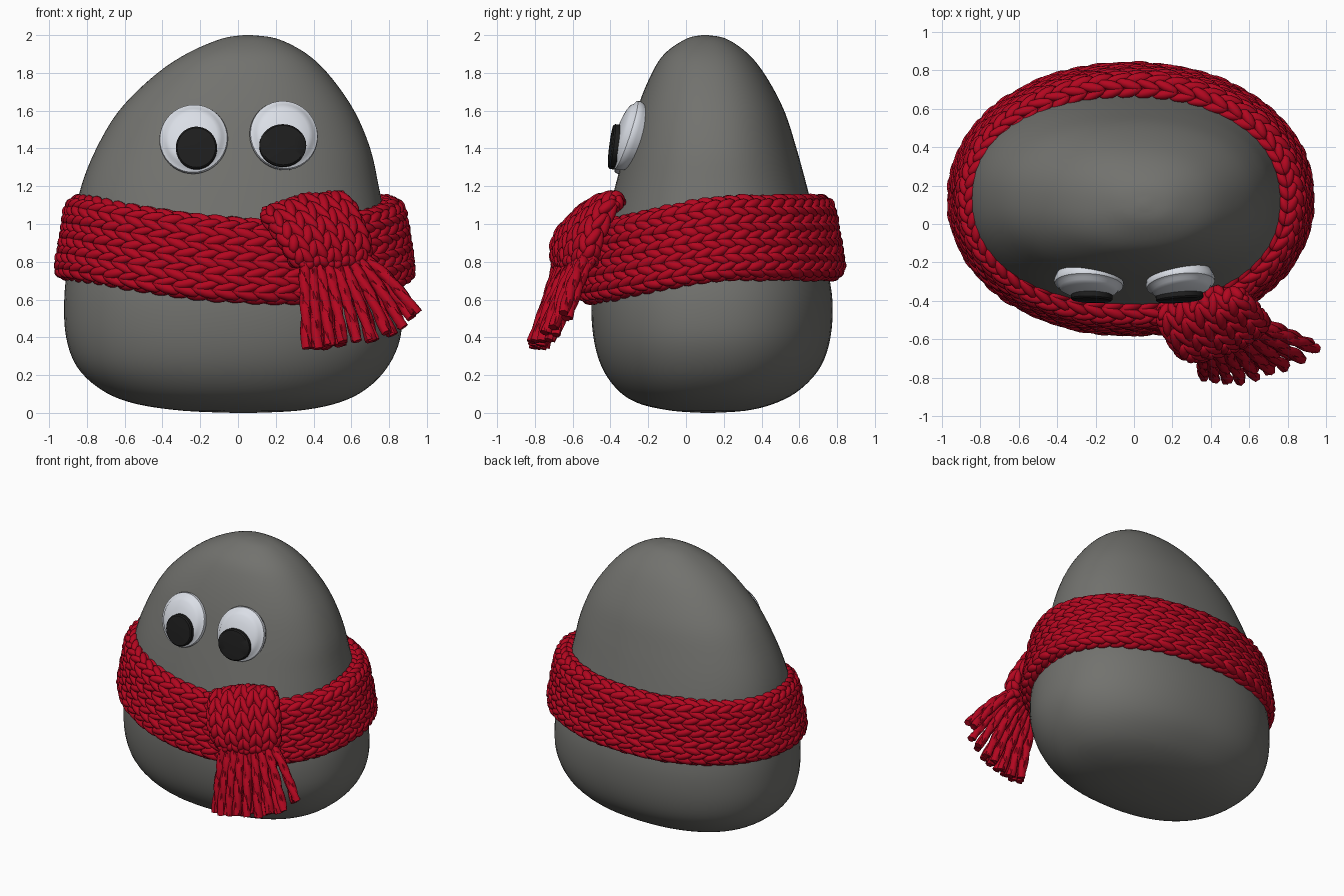
import bpy, bmesh, math, random
from mathutils import Vector, Matrix

if "Cube" in bpy.data.objects:
    bpy.data.objects.remove(bpy.data.objects["Cube"])

random.seed(4)


def material(name, rgb):
    m = bpy.data.materials.new(name)
    m.diffuse_color = (*rgb, 1)
    m.use_nodes = True
    m.node_tree.nodes["Principled BSDF"].inputs["Base Color"].default_value = m.diffuse_color
    return m


GREY = material("stone grey", (0.168, 0.168, 0.156))
RED = material("wool red", (0.45, 0.002, 0.014))
WHITE = material("eye white", (0.70, 0.73, 0.79))
BLACK = material("pupil black", (0.013, 0.013, 0.013))


def make(name, verts, faces, mat):
    me = bpy.data.meshes.new(name)
    me.from_pydata([tuple(v) for v in verts], [], faces)
    bm = bmesh.new()
    bm.from_mesh(me)
    bmesh.ops.recalc_face_normals(bm, faces=bm.faces)
    bm.to_mesh(me)
    bm.free()
    me.materials.append(mat)
    me.shade_smooth()
    ob = bpy.data.objects.new(name, me)
    bpy.context.collection.objects.link(ob)
    return ob


def spline(pts, t):
    """Smooth interpolation through points, t from 0 to 1."""
    n = len(pts) - 1
    i = max(0, min(int(t * n), n - 1))
    f = t * n - i
    p = [pts[max(0, min(i + k, n))] for k in (-1, 0, 1, 2)]
    return Vector([0.5 * (2 * b + (c - a) * f + (2 * a - 5 * b + 4 * c - d) * f * f
                          + (3 * b - a - 3 * c + d) * f ** 3) for a, b, c, d in zip(*p)])


def polyline(pts, t, aspect=1.0):
    """Point at fraction t of the length of a 2D line."""
    pts = [Vector(p) for p in pts]
    seg = [math.hypot((b.x - a.x) * aspect, b.y - a.y) for a, b in zip(pts, pts[1:])]
    d = t * sum(seg)
    for a, b, s in zip(pts, pts[1:], seg):
        if d <= s:
            return a.lerp(b, d / s)
        d -= s
    return pts[-1]


def oval(a, power):
    """Unit superellipse point."""
    c, s = math.cos(a), math.sin(a)
    k = (abs(c) ** power + abs(s) ** power) ** (-1 / power)
    return c * k, s * k


def grid_faces(rows, cols, wrap_rows):
    return [(i * cols + j, i * cols + (j + 1) % cols,
             (i + 1) % rows * cols + (j + 1) % cols, (i + 1) % rows * cols + j)
            for i in range(rows if wrap_rows else rows - 1) for j in range(cols)]


# Stone: lofted ovals (z, left, right, front, back)
sections = [
    (0.0, -0.02, 0.08, 0.09, 0.14), (0.012, -0.30, 0.32, -0.08, 0.32),
    (0.05, -0.55, 0.52, -0.25, 0.47), (0.12, -0.72, 0.67, -0.36, 0.60),
    (0.24, -0.85, 0.79, -0.445, 0.71), (0.40, -0.91, 0.86, -0.49, 0.765),
    (0.60, -0.92, 0.865, -0.50, 0.775), (0.80, -0.90, 0.825, -0.47, 0.74),
    (1.00, -0.87, 0.785, -0.425, 0.69), (1.20, -0.83, 0.745, -0.375, 0.64),
    (1.40, -0.75, 0.70, -0.32, 0.585), (1.60, -0.63, 0.615, -0.262, 0.52),
    (1.78, -0.45, 0.49, -0.19, 0.425), (1.90, -0.275, 0.365, -0.115, 0.33),
    (1.98, -0.09, 0.21, 0.0, 0.215), (2.0, 0.03, 0.07, 0.085, 0.115)]
ROWS, COLS = 64, 64
verts = []
for i in range(ROWS):
    z, l, r, f, b = spline(sections, i / (ROWS - 1))
    for j in range(COLS):
        x, y = oval(math.tau * j / COLS, 2.25)
        verts.append(((l + r) / 2 + (r - l) / 2 * x, (f + b) / 2 + (b - f) / 2 * y, max(0, z)))
faces = grid_faces(ROWS, COLS, False)
faces += [tuple(range(COLS)), tuple(range((ROWS - 1) * COLS, ROWS * COLS))]
make("stone_body", verts, faces, GREY)

# One stitch: a small ellipsoid template
bm = bmesh.new()
bmesh.ops.create_uvsphere(bm, u_segments=8, v_segments=7, radius=1)
bm.verts.index_update()
BALL = [v.co.copy() for v in bm.verts]
BALL_FACES = [[v.index for v in f.verts] for f in bm.faces]
bm.free()


def knit(name, surf, along, rows, thick):
    """Cover surf(u, v) with rows of V-shaped stitch pairs."""
    verts, faces = [], []
    for r in range(rows):
        for k in range(along):
            for side in (-1, 1):
                mid = (r + 0.5) / rows
                u0 = (k + 0.5 * (r % 2)) / along
                p = surf(u0, mid + side * 0.03 / rows)
                q = surf(u0 + 1.15 / along, mid + side * 0.47 / rows)
                c = (p + q) / 2
                x = (q - p).normalized()
                y = (surf(u0, mid + 0.01) - surf(u0, mid - 0.01)).normalized()
                n = x.cross(y).normalized()
                y = n.cross(x)
                s = thick * random.uniform(0.88, 1.12)
                m = Matrix((x * (q - p).length * 0.62, y * s, n * s * 1.05)).transposed()
                base = len(verts)
                verts += [c + m @ v for v in BALL]
                faces += [[base + i for i in f] for f in BALL_FACES]
    make(name, verts, faces, RED)


# Scarf ring: sloping oval band, profile is (outward, height)
band = [(-0.075, -0.195), (-0.025, -0.21), (0.015, -0.195), (0.03, -0.15),
        (0.03, 0.15), (0.015, 0.19), (-0.025, 0.205), (-0.065, 0.19)]


def ring(u, v):
    a = math.tau * u
    o, h = polyline(band, v)
    o -= 0.17 * h + 0.005
    dip = max(0, math.cos(a - math.radians(-75))) ** 1.7
    x, y = oval(a, 2.08)
    return Vector((-0.016 + (0.886 + o) * x, 0.13 + (0.643 + o) * y, 0.93 - 0.125 * dip + h))


N, M = 96, 24
make("scarf_band", [ring(i / N, j / (M - 1)) for i in range(N) for j in range(M)],
     grid_faces(N, M, True), RED)
knit("scarf_band_stitches", ring, 54, 7, 0.027)

# Folded scarf end, between a left and a right edge curve
left = [(0.16, -0.42, 1.02), (0.125, -0.50, 1.065), (0.205, -0.64, 0.99),
        (0.265, -0.70, 0.88), (0.315, -0.685, 0.775)]
right = [(0.55, -0.33, 1.10), (0.575, -0.385, 1.155), (0.65, -0.465, 1.03),
         (0.70, -0.52, 0.88), (0.67, -0.535, 0.785)]
fold = [(0.04, -0.07), (0.0, -0.03), (0.03, 0.01), (0.3, 0.035), (0.5, 0.04),
        (0.7, 0.035), (0.97, 0.01), (1.0, -0.03), (0.96, -0.07)]


def flap(u, v):
    u = max(0, min(1, u))
    s, h = polyline(fold, v, 0.42)
    l, r = spline(left, u), spline(right, u)
    e = 0.02
    a, b = max(0, u - e), min(1, u + e)
    down = spline(left, b) + spline(right, b) - spline(left, a) - spline(right, a)
    return l.lerp(r, s) + down.cross(r - l).normalized() * h


N = 20
faces = grid_faces(N, M, False) + [tuple(range(M)), tuple(range((N - 1) * M, N * M))]
make("scarf_flap", [flap(i / (N - 1), j / (M - 1)) for i in range(N) for j in range(M)],
     faces, RED)
knit("scarf_flap_stitches", flap, 7, 7, 0.028)

# Fringe: twisted two-ply strands fanning out below the fold
tips = [(0.365, -0.79, 0.345), (0.46, -0.81, 0.345), (0.57, -0.81, 0.36),
        (0.69, -0.77, 0.375), (0.82, -0.73, 0.42), (0.945, -0.65, 0.515)]
curve = bpy.data.curves.new("scarf_fringe", 'CURVE')
curve.dimensions = '3D'
curve.bevel_depth = 0.026
curve.bevel_resolution = 1
curve.use_fill_caps = True
for count, back in ((9, 0.0), (7, 0.045)):
    for i in range(count):
        t = (i + (0.4 if back else 0)) / (count - 1 + (0.8 if back else 0))
        start = Vector((0.35, -0.665, 0.83)).lerp(Vector((0.655, -0.53, 0.83)), t)
        end = spline(tips, t) + Vector((0, back * 0.9, random.uniform(-0.005, 0.025)))
        start.y += back
        for phase in (0, math.pi):
            sp = curve.splines.new('POLY')
            sp.points.add(21)
            for k, pt in enumerate(sp.points):
                f = k / 21
                p = start.lerp(end, f)
                p.z += 0.03 * math.sin(math.pi * f)
                w = f * 11 + phase + i
                p += Vector((math.cos(w), math.sin(w), 0)) * 0.008
                pt.co = (*p, 1)
curve.materials.append(RED)
ob = bpy.data.objects.new("scarf_fringe", curve)
bpy.context.collection.objects.link(ob)
bpy.context.view_layer.objects.active = ob
ob.select_set(True)
bpy.ops.object.convert(target='MESH')
bpy.ops.object.shade_smooth_by_angle(angle=math.radians(60))


# Eyes: lathe profile (radius, depth) turned about the outward axis
def disc(name, profile, loc, size, tilt, yaw, mat):
    rot = Matrix.Rotation(yaw, 3, 'Z') @ Matrix.Rotation(-tilt, 3, 'X')
    n = 40
    verts = [Vector(loc) + rot @ Vector((r * size[0] * math.cos(math.tau * j / n), -d,
                                         r * size[1] * math.sin(math.tau * j / n)))
             for r, d in profile for j in range(n)]
    k = len(profile)
    faces = grid_faces(k, n, False) + [tuple(range(n)), tuple(range((k - 1) * n, k * n))]
    ob = make(name, verts, faces, mat)
    bpy.ops.object.select_all(action='DESELECT')
    bpy.context.view_layer.objects.active = ob
    ob.select_set(True)
    bpy.ops.object.shade_smooth_by_angle(angle=math.radians(40))


dome = [(0.9, -0.05), (0.97, -0.02), (1.0, 0.0), (0.98, 0.015), (0.88, 0.025),
        (0.83, 0.038), (0.7, 0.05), (0.45, 0.06), (0.2, 0.064), (0.03, 0.065)]
button = [(0.95, -0.03), (1.0, -0.015), (1.0, 0.012), (0.93, 0.02), (0.5, 0.023), (0.03, 0.024)]
for side, x, z, px, pz, pr, yaw in (("left", -0.235, 1.448, -0.22, 1.402, 0.109, -0.06),
                                    ("right", 0.242, 1.468, 0.237, 1.415, 0.124, 0.12)):
    disc(side + "_eye_white", dome, (x, -0.303, z), (0.182, 0.192), 0.32, yaw, WHITE)
    disc(side + "_eye_pupil", button, (px, -0.378, pz), (pr, 0.113), 0.13, yaw * 0.6, BLACK)
